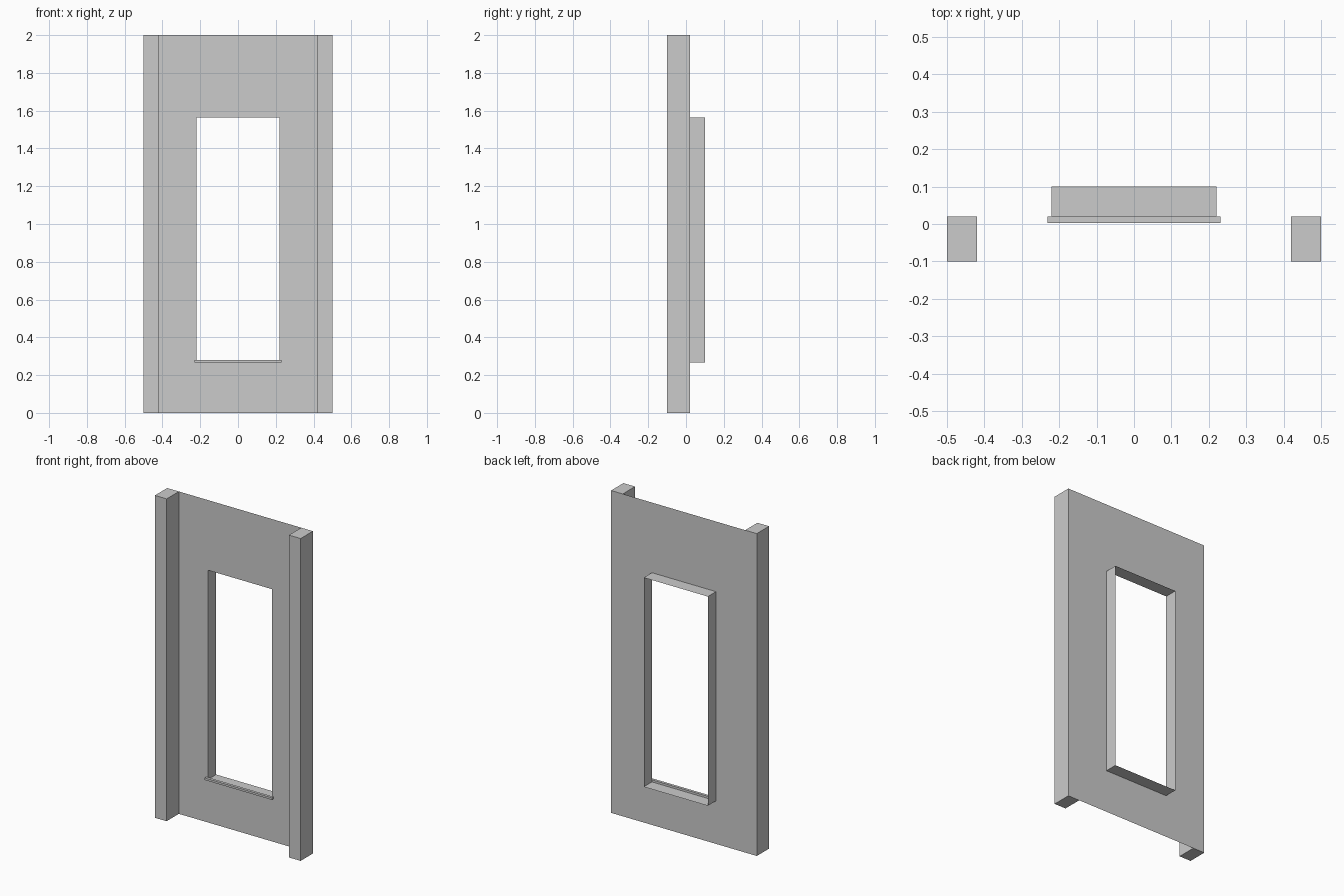
import bpy
import bmesh

if "Cube" in bpy.data.objects:
    bpy.data.objects.remove(bpy.data.objects["Cube"])

W, H = 0.5, 2.0                 # half width and height of the panel
Y_FRONT, Y_WALL, Y_BACK = -0.10, 0.02, 0.10
OPEN_X, OPEN_Z0, OPEN_Z1 = 0.22, 0.267, 1.565


def finish(name, bm):
    mesh = bpy.data.meshes.new(name)
    bm.to_mesh(mesh)
    bm.free()
    obj = bpy.data.objects.new(name, mesh)
    bpy.context.collection.objects.link(obj)
    return obj


def box(name, lo, hi, open_back=False):
    bm = bmesh.new()
    bmesh.ops.create_cube(bm, size=1)
    for v in bm.verts:
        v.co = [a + (b - a) * (c + 0.5) for a, b, c in zip(lo, hi, v.co)]
    if open_back:
        back = [f for f in bm.faces if f.normal.y > 0.9]
        bmesh.ops.delete(bm, geom=back, context='FACES_ONLY')
    return finish(name, bm)


def rect(bm, half_x, z0, z1, y):
    return [bm.verts.new((x, y, z)) for x, z in
            ((-half_x, z0), (half_x, z0), (half_x, z1), (-half_x, z1))]


def ring(name, first, second):
    """Four quads joining two rectangles (half_x, z0, z1, y)."""
    bm = bmesh.new()
    a, b = rect(bm, *first), rect(bm, *second)
    for i in range(4):
        j = (i + 1) % 4
        bm.faces.new((a[i], a[j], b[j], b[i]))
    return finish(name, bm)


opening = (OPEN_X, OPEN_Z0, OPEN_Z1)

# Thin wall sheet with the window opening
ring("wall", (W, 0, H, Y_WALL), (*opening, Y_WALL))

# Thin window reveal reaching back from the wall
ring("window_reveal", (*opening, Y_WALL), (*opening, Y_BACK))

# Pillars at both sides, backed by the wall sheet
for side, x0 in (("left", -W), ("right", W - 0.08)):
    box(side + "_pillar", (x0, Y_FRONT, 0), (x0 + 0.08, Y_WALL, H), open_back=True)

# Window sill, slightly wider than the opening
box("window_sill", (-0.231, 0.003, OPEN_Z0), (0.231, Y_WALL, 0.28))
